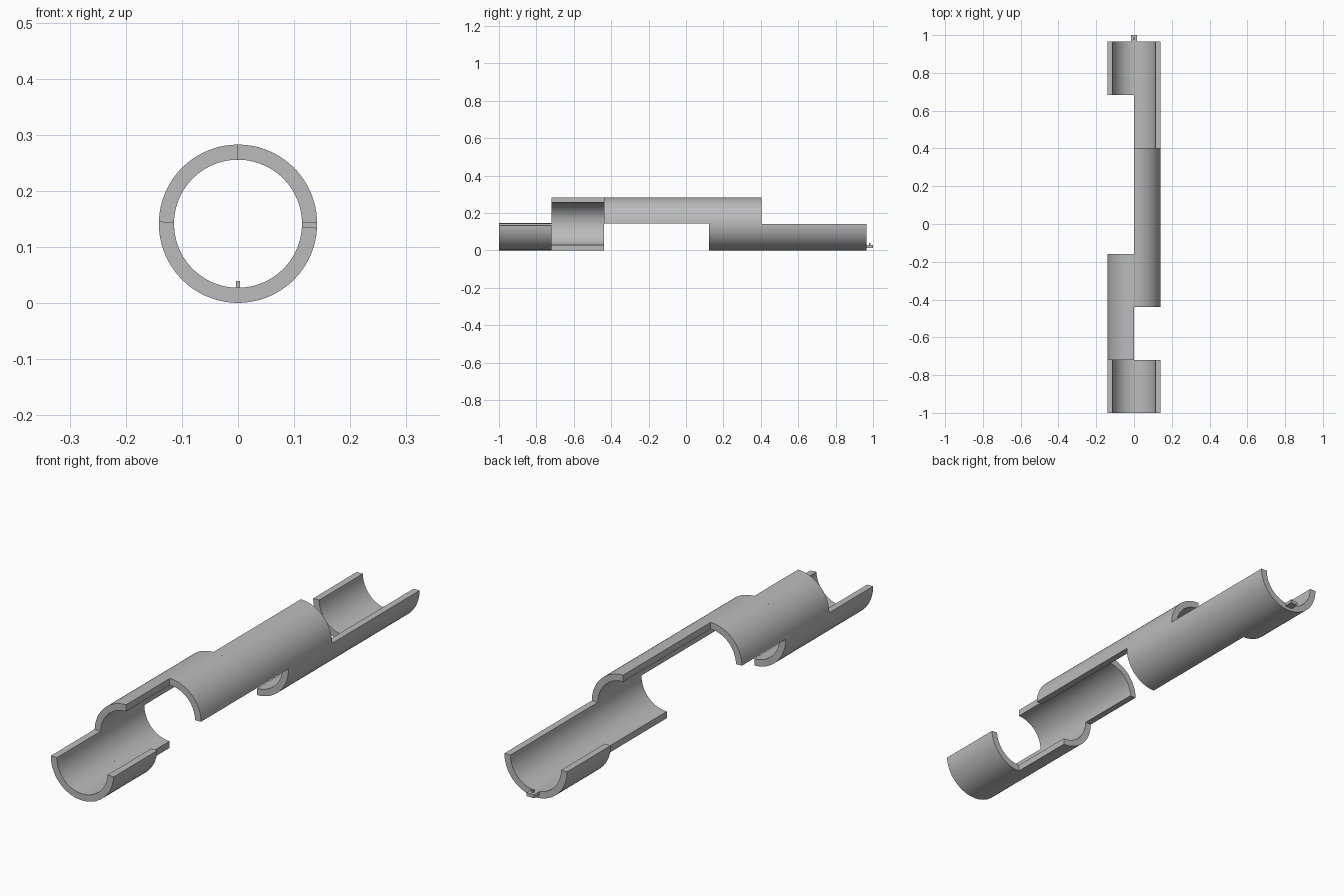
import bpy, bmesh, math

if "Cube" in bpy.data.objects:
    bpy.data.objects.remove(bpy.data.objects["Cube"])

R_OUT, R_IN, ZC = 0.141, 0.114, 0.1415   # tube radii and axis height
Y0, STEP = -1.0, 0.2807                  # start and length of each section

grey = bpy.data.materials.new("plain grey")
grey.diffuse_color = (0.5, 0.5, 0.5, 1)
grey.use_nodes = True
grey.node_tree.nodes["Principled BSDF"].inputs["Base Color"].default_value = grey.diffuse_color


def finish(name, bm):
    bmesh.ops.recalc_face_normals(bm, faces=bm.faces)
    me = bpy.data.meshes.new(name)
    bm.to_mesh(me)
    bm.free()
    ob = bpy.data.objects.new(name, me)
    bpy.context.collection.objects.link(ob)
    me.materials.append(grey)
    bpy.ops.object.select_all(action='DESELECT')
    ob.select_set(True)
    bpy.context.view_layer.objects.active = ob
    bpy.ops.object.shade_smooth_by_angle(angle=math.radians(30))
    return ob


def shell(name, index, start, end):
    """Arc of tube wall between two angles, running along y."""
    bm = bmesh.new()
    ya, yb = Y0 + index * STEP, Y0 + (index + 1) * STEP
    n = max(8, round(abs(end - start) / 3))
    rings = []
    for i in range(n + 1):
        a = math.radians(start + (end - start) * i / n)
        c, s = math.cos(a), math.sin(a)
        rings.append([bm.verts.new((r * c, y, ZC + r * s))
                      for r, y in ((R_OUT, ya), (R_OUT, yb), (R_IN, yb), (R_IN, ya))])
    for p, q in zip(rings, rings[1:]):
        for k in range(4):
            j = (k + 1) % 4
            bm.faces.new((p[k], p[j], q[j], q[k]))
    bm.faces.new(rings[0])
    bm.faces.new(rings[-1])
    return finish(name, bm)


# Wall sections stepping around the axis
sections = [
    ("front_lower_half", 178.5, 357),
    ("left_half", 90, 270),
    ("upper_half", 1, 179),
    ("upper_right_quarter", 1, 90),
    ("right_half", -90, 90),
    ("lower_right_quarter", -90, 0),
    ("back_lower_half", 180, 360),
]
for i, (name, a, b) in enumerate(sections):
    shell(name, i, a, b)


def box(name, lo, hi):
    bm = bmesh.new()
    bmesh.ops.create_cube(bm, size=1)
    for v in bm.verts:
        v.co = [l + (h - l) * (c + 0.5) for l, h, c in zip(lo, hi, v.co)]
    return finish(name, bm)


# Small tab on the back end with a nub on top
box("end_tab", (-0.017, 0.965, 0.014), (0.017, 1.0, 0.028))
box("tab_nub", (-0.004, 0.978, 0.028), (0.004, 0.987, 0.039))
